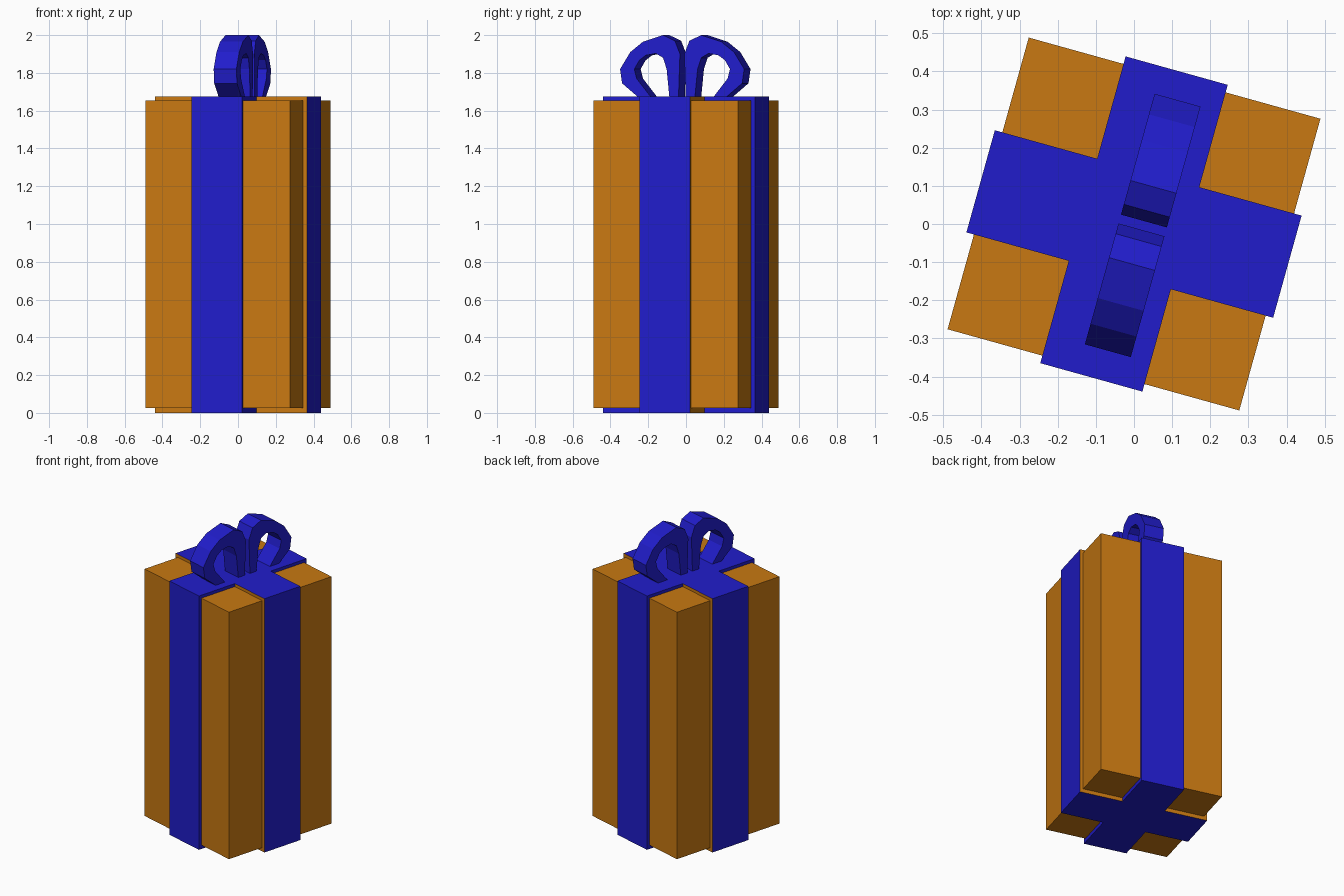
import bpy, bmesh, math

if "Cube" in bpy.data.objects:
    bpy.data.objects.remove(bpy.data.objects["Cube"])

ANGLE = math.radians(-15.55)   # whole gift is turned about z


def material(name, rgb):
    m = bpy.data.materials.new(name)
    m.diffuse_color = (*rgb, 1)
    m.use_nodes = True
    m.node_tree.nodes["Principled BSDF"].inputs["Base Color"].default_value = m.diffuse_color
    return m


ORANGE = material("orange_paper", (0.58, 0.19, 0.006))
BLUE = material("blue_ribbon", (0.015, 0.012, 0.6))


def finish(bm, name, mats):
    bmesh.ops.recalc_face_normals(bm, faces=bm.faces)
    me = bpy.data.meshes.new(name)
    bm.to_mesh(me)
    bm.free()
    for m in mats:
        me.materials.append(m)
    ob = bpy.data.objects.new(name, me)
    ob.rotation_euler.z = ANGLE
    bpy.context.collection.objects.link(ob)
    return ob


def prism(points, z0, z1):
    """Extrude a flat xy outline from z0 to z1."""
    bm = bmesh.new()
    face = bm.faces.new([bm.verts.new((x, y, z0)) for x, y in points])
    ext = bmesh.ops.extrude_face_region(bm, geom=[face], use_keep_orig=True)
    top = [v for v in ext["geom"] if isinstance(v, bmesh.types.BMVert)]
    bmesh.ops.translate(bm, verts=top, vec=(0, 0, z1 - z0))
    return bm


# Wrapped box
h = 0.397
finish(prism([(-h, -h), (h, -h), (h, h), (-h, h)], 0.025, 1.655),
       "gift_box", [ORANGE])

# Crossed ribbon wrapping all six sides
w, r = 0.139, 0.4175
quarter = [(r, -w), (r, w), (w, w)]
cross = []
for i in range(4):
    c, s = round(math.cos(i * math.pi / 2)), round(math.sin(i * math.pi / 2))
    cross += [(c * x - s * y, s * x + c * y) for x, y in quarter]
bm = prism(cross, 0, 1.675)
# The edges of the left-right band show the paper colour
for f in bm.faces:
    f.normal_update()
    c = f.calc_center_median()
    if abs(f.normal.y) > 0.9 and abs(abs(c.y) - w) < 0.01:
        f.material_index = 1
finish(bm, "ribbon_cross", [BLUE, ORANGE])

# Bow loops: paired outer and inner profile points (y, z)
OUTER = [(0.02, 1.67), (0.012, 1.90), (0.04, 1.97), (0.105, 2.0), (0.215, 1.965),
         (0.285, 1.91), (0.341, 1.82), (0.33, 1.745), (0.24, 1.67)]
INNER = [(0.07, 1.67), (0.085, 1.82), (0.105, 1.88), (0.145, 1.903), (0.2, 1.893),
         (0.235, 1.867), (0.263, 1.82), (0.25, 1.77), (0.17, 1.67)]


def bow_loop(name, side):
    bm = bmesh.new()
    rings = []
    for (yo, zo), (yi, zi) in zip(OUTER, INNER):
        ring = [(-1, yo, zo), (1, yo, zo), (1, yi, zi), (-1, yi, zi)]
        rings.append([bm.verts.new((0.023 + 0.0625 * x, 0.0025 + side * y, z))
                      for x, y, z in ring])
    for a, b in zip(rings, rings[1:]):
        for i in range(4):
            j = (i + 1) % 4
            bm.faces.new((a[i], a[j], b[j], b[i]))
    bm.faces.new(rings[0])
    bm.faces.new(rings[-1])
    finish(bm, name, [BLUE])


bow_loop("bow_loop_back", 1)
bow_loop("bow_loop_front", -1)
